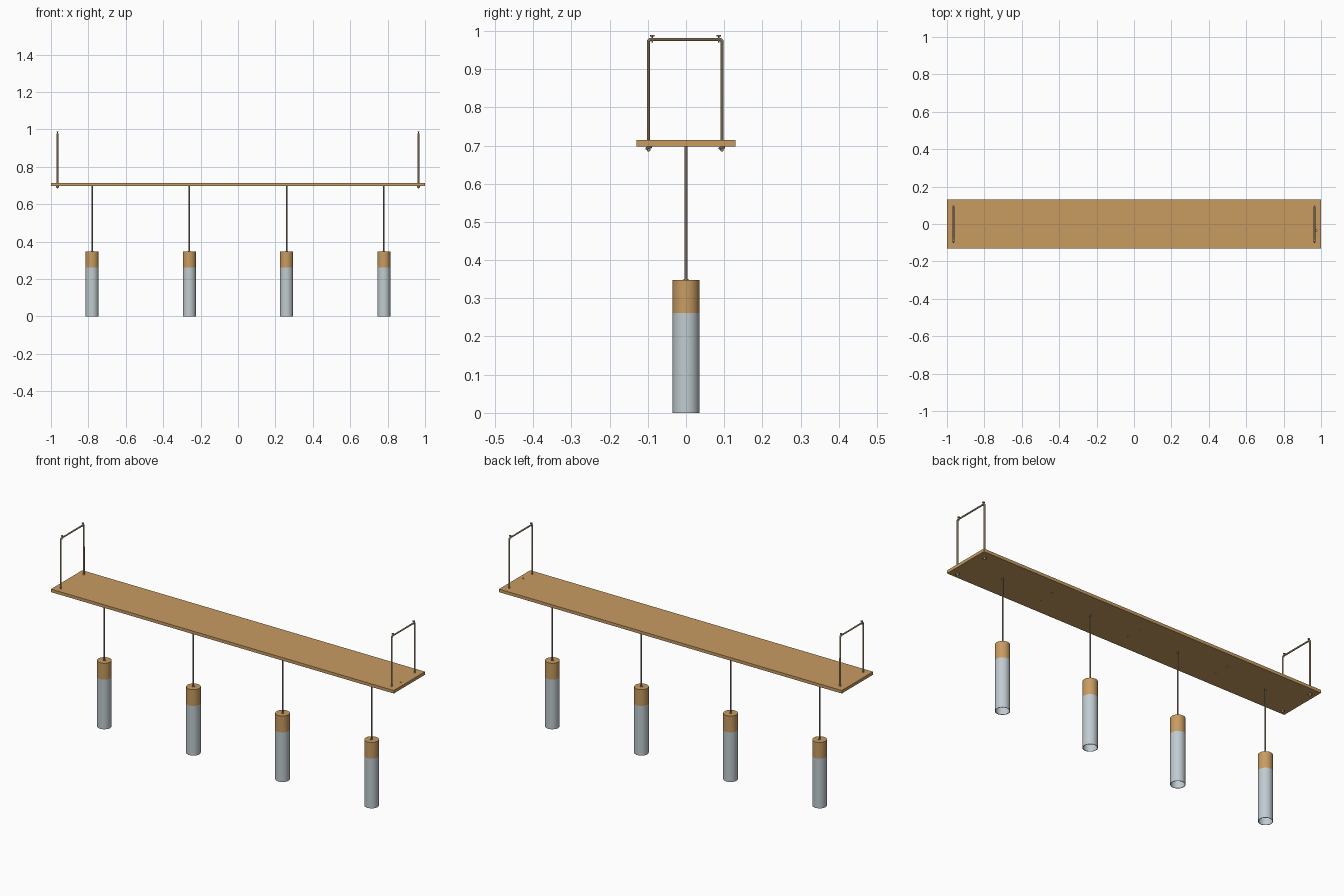
import bpy, bmesh, math
from mathutils import Vector

if "Cube" in bpy.data.objects:
    bpy.data.objects.remove(bpy.data.objects["Cube"])


def material(name, rgb):
    m = bpy.data.materials.new(name)
    m.diffuse_color = (*rgb, 1)
    m.use_nodes = True
    m.node_tree.nodes["Principled BSDF"].inputs["Base Color"].default_value = m.diffuse_color
    return m


wood = material("wood", (0.58, 0.33, 0.12))
rope_mat = material("rope", (0.60, 0.45, 0.27))
cable_mat = material("cable", (0.30, 0.24, 0.18))
shade_mat = material("shade", (0.53, 0.60, 0.63))


def finish(ob, name, mat, smooth=True):
    ob.name = name
    ob.data.materials.clear()
    ob.data.materials.append(mat)
    if smooth:
        bpy.ops.object.select_all(action='DESELECT')
        ob.select_set(True)
        bpy.context.view_layer.objects.active = ob
        bpy.ops.object.shade_smooth_by_angle(angle=math.radians(35))
    return ob


def cylinder(name, x, y, z0, z1, r, mat, sides=12):
    bpy.ops.mesh.primitive_cylinder_add(vertices=sides, radius=r, depth=z1 - z0,
                                        location=(x, y, (z0 + z1) / 2))
    return finish(bpy.context.object, name, mat)


def lathe(name, x, profile, mat, sides=40):
    # spin a closed (radius, z) profile around the vertical axis
    bm = bmesh.new()
    rings = []
    for i in range(sides):
        a = 2 * math.pi * i / sides
        rings.append([bm.verts.new((r * math.cos(a), r * math.sin(a), z)) for r, z in profile])
    n = len(profile)
    for i in range(sides):
        a, b = rings[i], rings[(i + 1) % sides]
        for j in range(n):
            k = (j + 1) % n
            bm.faces.new((a[j], b[j], b[k], a[k]))
    bmesh.ops.recalc_face_normals(bm, faces=bm.faces)
    me = bpy.data.meshes.new(name)
    bm.to_mesh(me)
    bm.free()
    ob = bpy.data.objects.new(name, me)
    bpy.context.collection.objects.link(ob)
    ob.location.x = x
    return finish(ob, name, mat)


def rope(name, points, r, mat):
    cu = bpy.data.curves.new(name, 'CURVE')
    cu.dimensions = '3D'
    cu.bevel_depth = r
    cu.bevel_resolution = 2
    cu.use_fill_caps = True
    sp = cu.splines.new('POLY')
    sp.points.add(len(points) - 1)
    for p, co in zip(sp.points, points):
        p.co = (*co, 1)
    ob = bpy.data.objects.new(name, cu)
    bpy.context.collection.objects.link(ob)
    bpy.ops.object.select_all(action='DESELECT')
    ob.select_set(True)
    bpy.context.view_layer.objects.active = ob
    bpy.ops.object.convert(target='MESH')
    return finish(bpy.context.object, name, mat)


Z0, Z1 = 0.698, 0.714

# hanging board
bpy.ops.mesh.primitive_cube_add(size=1, location=(0, 0, (Z0 + Z1) / 2))
board = bpy.context.object
board.scale = (2, 0.26, Z1 - Z0)
bpy.ops.object.transform_apply(location=False, rotation=False, scale=True)
finish(board, "board", wood, smooth=False)

# drilled holes: blind screw holes underneath and one cable hole on top
drills = [(x, y, Z0 - 0.01, Z0 + 0.008) for x in (-0.52, 0, 0.52) for y in (-0.04, 0.04)]
drills.append((0.974, -0.035, Z0 + 0.004, Z1 + 0.01))
for x, y, a, b in drills:
    cut = cylinder("drill", x, y, a, b, 0.004, wood)
    mod = board.modifiers.new("hole", 'BOOLEAN')
    mod.operation = 'DIFFERENCE'
    mod.solver = 'EXACT'
    mod.object = cut
    bpy.context.view_layer.objects.active = board
    bpy.ops.object.modifier_apply(modifier=mod.name)
    bpy.data.objects.remove(cut)

# pendants: cable, wooden cap, hollow shade
for x in (-0.78, -0.26, 0.26, 0.78):
    cylinder("pendant_cable", x, 0, 0.34, Z0 + 0.004, 0.0035, cable_mat)
    cylinder("pendant_cap", x, 0, 0.262, 0.348, 0.035, wood, 40)
    cylinder("cable_collar", x, 0, 0.346, 0.350, 0.007, cable_mat, 16)
    lathe("pendant_shade", x, [(0.035, 0), (0.035, 0.262), (0.0325, 0.262), (0.0325, 0)], shade_mat)

# rope loops at both ends, with knots below and hanging pins on top
for x in (-0.965, 0.965):
    ya, yb, top, c = -0.098, 0.094, 0.978, 0.004
    rope("rope_loop", [(x, ya, 0.688), (x, ya, top - c), (x, ya + c, top),
                       (x, yb - c, top), (x, yb, top - c), (x, yb, 0.688)], 0.0042, rope_mat)
    for y in (ya, yb):
        bpy.ops.mesh.primitive_torus_add(major_radius=0.0055, minor_radius=0.0035,
                                         major_segments=20, minor_segments=10,
                                         location=(x, y, 0.694), rotation=(0.25, 0, 0))
        finish(bpy.context.object, "rope_knot", rope_mat)
        bpy.ops.mesh.primitive_uv_sphere_add(segments=16, ring_count=8, radius=0.005,
                                             location=(x, y, 0.689))
        finish(bpy.context.object, "knot_end", rope_mat)
    for y in (-0.088, 0.086):
        cylinder("hanging_pin", x, y, 0.970, 0.988, 0.002, cable_mat)
        cylinder("pin_head", x, y, 0.986, 0.989, 0.006, cable_mat)
